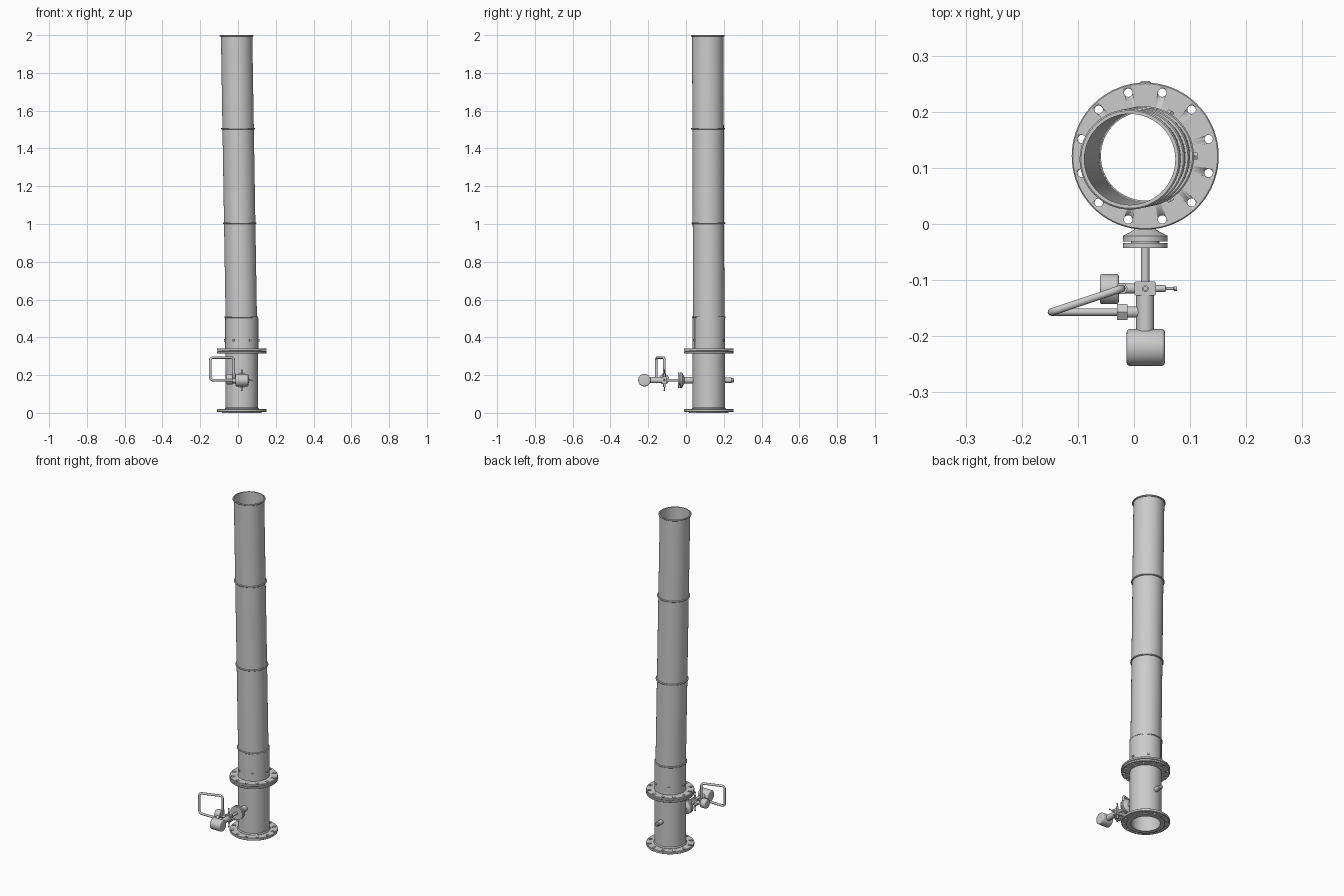
import bpy, bmesh, math
from mathutils import Vector, Matrix

if "Cube" in bpy.data.objects:
    bpy.data.objects.remove(bpy.data.objects["Cube"])

CX, CY = 0.02, 0.121      # axis of the column
VZ = 0.173                # height of the valve assembly


def finish(name, bm, matrix=None):
    if matrix:
        bm.transform(matrix)
    bmesh.ops.recalc_face_normals(bm, faces=bm.faces)
    me = bpy.data.meshes.new(name)
    bm.to_mesh(me)
    bm.free()
    ob = bpy.data.objects.new(name, me)
    bpy.context.collection.objects.link(ob)
    bpy.ops.object.select_all(action='DESELECT')
    ob.select_set(True)
    bpy.context.view_layer.objects.active = ob
    bpy.ops.object.shade_smooth_by_angle(angle=math.radians(35))
    return ob


def placed(origin, axis):
    # matrix taking local z to the given axis
    rot = Vector((0, 0, 1)).rotation_difference(Vector(axis)).to_matrix().to_4x4()
    return Matrix.Translation(origin) @ rot


def lathe(name, profile, matrix, n=64, closed=False):
    # spin (radius, height) points about local z; caps ends unless closed
    bm = bmesh.new()
    rings = [[bm.verts.new((r * math.cos(2 * math.pi * i / n),
                            r * math.sin(2 * math.pi * i / n), z)) for i in range(n)]
             for r, z in profile]
    pairs = list(zip(rings, rings[1:]))
    if closed:
        pairs.append((rings[-1], rings[0]))
    else:
        bm.faces.new(rings[0])
        bm.faces.new(rings[-1])
    for a, b in pairs:
        for i in range(n):
            j = (i + 1) % n
            bm.faces.new((a[i], a[j], b[j], b[i]))
    return finish(name, bm, matrix)


def rod(name, p, axis, r, length, n=32):
    return lathe(name, [(r, 0), (r, length)], placed(p, axis), n)


def drum(name, p, axis, r, length, b):
    # capped cylinder with rounded rims
    arc = [(r - b + b * math.sin(t), b - b * math.cos(t))
           for t in [k * math.pi / 8 for k in range(5)]]
    prof = arc + [(a, length - h) for a, h in reversed(arc)]
    return lathe(name, prof, placed(p, axis), 48)


base = Matrix.Translation((CX, CY, 0))

# Cutter for the twelve bolt holes
bm = bmesh.new()
for k in range(12):
    a = math.radians(15 + 30 * k)
    bmesh.ops.create_cone(bm, cap_ends=True, segments=20, radius1=0.0075, radius2=0.0075, depth=0.8,
                          matrix=Matrix.Translation((CX + 0.117 * math.cos(a), CY + 0.117 * math.sin(a), 0.2)))
cutter = finish("bolt_hole_cutter", bm)
cutter.hide_render = True
cutter.hide_set(True)

# Bolted flanges
for name, z0, z1 in (("base_flange", 0.005, 0.02), ("middle_flange_lower", 0.315, 0.327),
                     ("middle_flange_upper", 0.329, 0.342)):
    ob = lathe(name, [(0.079, z0), (0.129, z0), (0.131, z0 + 0.002), (0.131, z1 - 0.002),
                      (0.129, z1), (0.079, z1)], base, 96, True)
    mod = ob.modifiers.new("bolt_holes", 'BOOLEAN')
    mod.object = cutter
    mod.solver = 'EXACT'
lathe("base_raised_face", [(0.079, 0), (0.104, 0), (0.104, 0.006), (0.079, 0.006)], base, 96, True)
lathe("flange_gasket", [(0.08, 0.326), (0.104, 0.326), (0.104, 0.33), (0.08, 0.33)], base, 96, True)

# Lower body pipe with weld collar
lathe("lower_body", [(0.079, 0.002), (0.09, 0.018), (0.09, 0.022), (0.0855, 0.028), (0.0855, 0.318),
                     (0.08, 0.318)], base, 96, True)

# Clamping sleeve with six seams and screws
lathe("clamp_sleeve", [(0.0835, 0.335), (0.0865, 0.335), (0.0865, 0.507), (0.0835, 0.507)], base, 96, True)
for k in range(6):
    a = math.pi * k / 3
    d = Vector((math.cos(a), math.sin(a), 0))
    c = Vector((CX, CY, 0))
    bm = bmesh.new()
    bmesh.ops.create_cube(bm, size=1, matrix=Matrix.Translation(c + d * 0.086 + Vector((0, 0, 0.42)))
                          @ Matrix.Rotation(a, 4, 'Z') @ Matrix.Diagonal((0.004, 0.005, 0.165, 1)))
    finish(f"sleeve_seam_{k}", bm)
    rod(f"sleeve_screw_{k}", c + d * 0.084 + Vector((0, 0, 0.385)), d, 0.007, 0.009, 6)

# Slightly leaning tall tube with beaded joints
lean = Matrix.Translation((CX, CY, 0.34)) @ Matrix(((1, 0, -0.0165, 0), (0, 1, -0.0035, 0),
                                                    (0, 0, 1, 0), (0, 0, 0, 1)))
lathe("tall_tube", [(0.081, -0.01), (0.083, -0.01), (0.083, 1.66), (0.081, 1.66)], lean, 96, True)
for k, z in enumerate((0.507, 1.005, 1.505, 1.996)):
    h = z - 0.34
    lathe(f"joint_ring_{k}", [(0.0815, h - 0.004), (0.087, h - 0.004), (0.0895, h - 0.002),
                              (0.0895, h + 0.002), (0.087, h + 0.004), (0.0815, h + 0.004)],
          lean, 96, True)

# Back plug
lathe("back_plug", [(0.0135, 0), (0.0135, 0.04), (0.011, 0.042), (0.011, 0.05), (0.007, 0.054)],
      placed((CX, CY + 0.08, VZ), (0, 1, 0)), 32)

# Side branch and its flange pair (local z runs toward the front)
F = (0, -1, 0)
lathe("branch_neck", [(0.017, 0), (0.017, 0.048), (0.026, 0.054), (0.038, 0.06), (0.04, 0.061),
                      (0.04, 0.071), (0.017, 0.071)], placed((CX, 0.04, VZ), F), 48)
rod("branch_gasket", (CX, -0.03, VZ), F, 0.025, 0.006)
rod("branch_blind_flange", (CX, -0.034, VZ), F, 0.04, 0.009, 48)
rod("branch_pipe", (CX, -0.04, VZ), F, 0.0075, 0.065)

# Valve block with screws on three sides
bm = bmesh.new()
bmesh.ops.create_cube(bm, size=1, matrix=Matrix.Translation((CX, -0.115, VZ))
                      @ Matrix.Diagonal((0.038, 0.025, 0.038, 1)))
bmesh.ops.bevel(bm, geom=bm.edges[:], offset=0.002, segments=2, affect='EDGES')
finish("valve_block", bm)
for name, ax in (("right", (1, 0, 0)), ("upper", (0, 0, 1)), ("lower", (0, 0, -1))):
    lathe(f"{name}_valve_screw", [(0.006, 0), (0.006, 0.036), (0.0025, 0.037), (0.0025, 0.05),
                                  (0.004, 0.051), (0.004, 0.057)],
          placed((CX, -0.115, VZ), ax), 24)

# Front barrel and large gauge housing
rod("valve_barrel", (CX, -0.125, VZ), F, 0.016, 0.075)
drum("large_gauge", (CX - 0.033, -0.22, VZ), (1, 0, 0), 0.033, 0.068, 0.006)

# Small gauge with its connecting stub
rod("small_gauge_stub", (0.004, -0.115, VZ), (-1, 0, 0), 0.009, 0.04)
drum("small_gauge", (-0.061, -0.116, VZ + 0.005), (1, 0, 0), 0.027, 0.034, 0.005)

# Bypass loop with rounded corners
nodes = [Vector(p) for p in ((0.008, -0.157, VZ), (-0.147, -0.157, VZ), (-0.147, -0.157, 0.293),
                             (-0.022, -0.115, 0.293), (-0.022, -0.115, VZ))]
path = [nodes[0]]
for a, b, c in zip(nodes, nodes[1:], nodes[2:]):
    p, q = b + (a - b).normalized() * 0.018, b + (c - b).normalized() * 0.018
    path += [p * (1 - t) ** 2 + b * 2 * t * (1 - t) + q * t * t for t in [i / 6 for i in range(7)]]
path.append(nodes[-1])
cu = bpy.data.curves.new("bypass_loop", 'CURVE')
cu.dimensions = '3D'
cu.bevel_depth = 0.0068
cu.bevel_resolution = 4
cu.use_fill_caps = True
sp = cu.splines.new('POLY')
sp.points.add(len(path) - 1)
for pt, v in zip(sp.points, path):
    pt.co = (*v, 1)
bpy.context.collection.objects.link(bpy.data.objects.new("bypass_loop", cu))

# Loop fittings
rod("loop_nut", (-0.012, -0.157, VZ), (-1, 0, 0), 0.0165, 0.018, 6)
rod("loop_fitting", (0.01, -0.157, VZ), (-1, 0, 0), 0.01, 0.025)
rod("loop_collar", (-0.022, -0.115, VZ), (0, 0, 1), 0.011, 0.035, 6)
